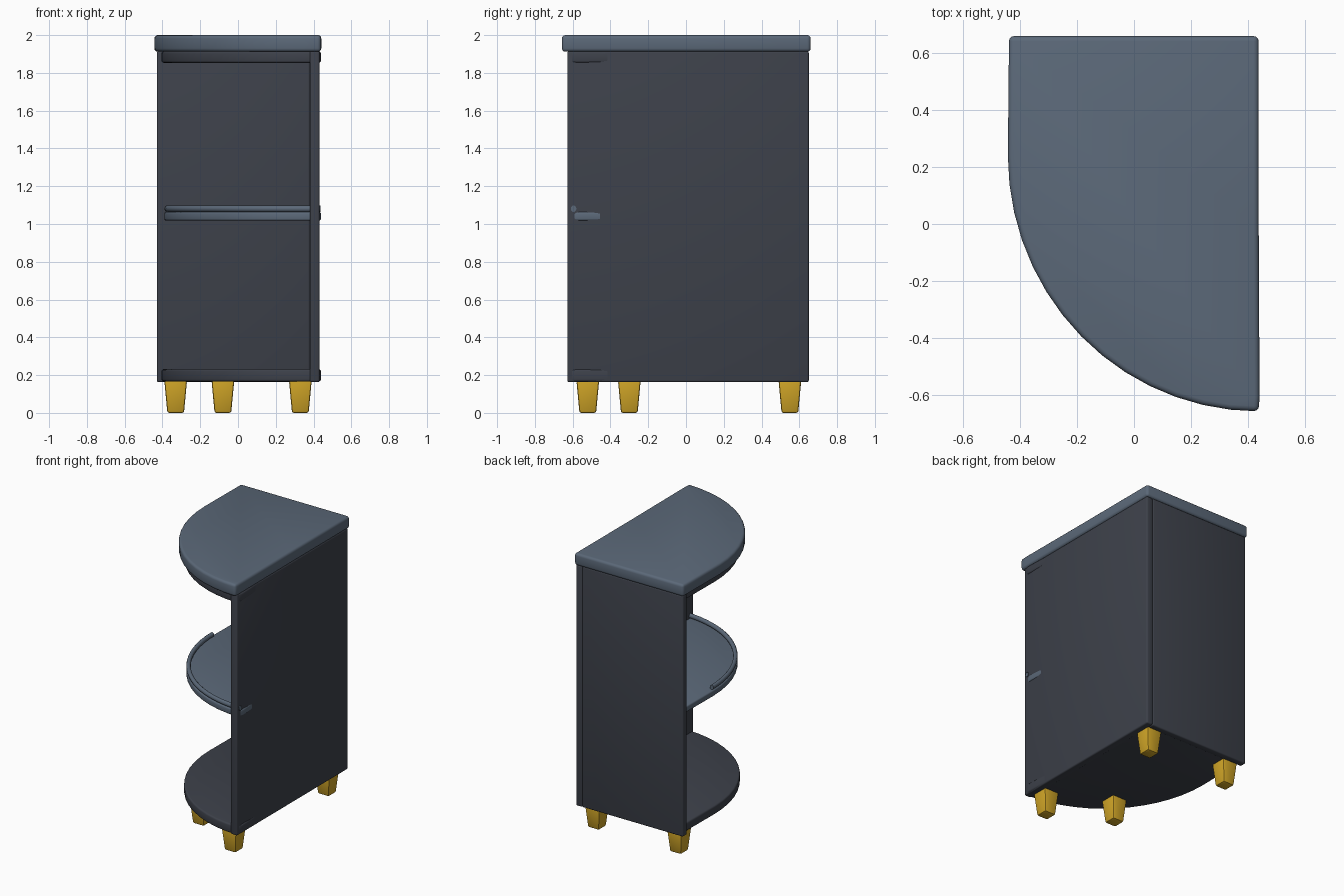
import bpy, bmesh, math

if "Cube" in bpy.data.objects:
    bpy.data.objects.remove(bpy.data.objects["Cube"])


def material(name, rgb):
    m = bpy.data.materials.new(name)
    m.diffuse_color = (*rgb, 1)
    m.use_nodes = True
    m.node_tree.nodes["Principled BSDF"].inputs["Base Color"].default_value = m.diffuse_color
    return m


SLATE = material("slate blue", (0.105, 0.14, 0.19))
DARK = material("dark charcoal", (0.047, 0.053, 0.069))
GOLD = material("gold", (0.62, 0.37, 0.02))


def finish(name, bm, mat, bevel, segs=3):
    """Turn a bmesh into a bevelled, smooth-shaded object."""
    bmesh.ops.recalc_face_normals(bm, faces=bm.faces)
    if bevel:
        edges = [e for e in bm.edges if e.calc_face_angle(0) > math.radians(35)]
        bmesh.ops.bevel(bm, geom=edges, offset=bevel, segments=segs,
                        profile=0.5, affect='EDGES', clamp_overlap=True)
    me = bpy.data.meshes.new(name)
    bm.to_mesh(me)
    bm.free()
    me.materials.append(mat)
    ob = bpy.data.objects.new(name, me)
    bpy.context.collection.objects.link(ob)
    bpy.ops.object.select_all(action='DESELECT')
    ob.select_set(True)
    bpy.context.view_layer.objects.active = ob
    bpy.ops.object.shade_smooth_by_angle(angle=math.radians(40))
    return ob


def extrude(name, pts, z0, z1, mat, bevel):
    """Extrude an outline in the ground plane from z0 to z1."""
    bm = bmesh.new()
    f = bm.faces.new([bm.verts.new((x, y, z0)) for x, y in pts])
    r = bmesh.ops.extrude_face_region(bm, geom=[f])
    bmesh.ops.translate(bm, vec=(0, 0, z1 - z0),
                        verts=[g for g in r["geom"] if isinstance(g, bmesh.types.BMVert)])
    return finish(name, bm, mat, bevel)


def arc(cx, cy, rx, ry, n=14):
    """Quarter curve from the left side round to the front right."""
    return [(cx - rx * math.cos(math.pi / 2 * i / n),
             cy - ry * math.sin(math.pi / 2 * i / n)) for i in range(n + 1)]


def quarter(left, right, back, front, tip, tip_end):
    """Quarter-round board whose front right tip bulges out sideways a little."""
    pts = [(right, tip_end), (right, back), (left + 0.004, back)]
    pts += arc(right, 0.24, right - left, 0.24 - front)
    return pts + [(right + tip, front + 0.05)]


def box(name, x0, x1, y0, y1, z0, z1, mat, bevel):
    return extrude(name, [(x0, y0), (x1, y0), (x1, y1), (x0, y1)], z0, z1, mat, bevel)


# worktop
extrude("worktop", quarter(-0.443, 0.438, 0.66, -0.658, 0.003, 0.0), 1.912, 2.0, SLATE, 0.018)

# side and back panels
box("side_panel", 0.38, 0.432, -0.628, 0.65, 0.163, 1.914, DARK, 0.01)
box("back_panel", -0.43, 0.381, 0.6, 0.65, 0.163, 1.914, DARK, 0.01)

# upper and lower boards
for name, z0, z1 in (("bottom_board", 0.166, 0.232), ("upper_board", 1.853, 1.914)):
    extrude(name, quarter(-0.405, 0.427, 0.62, -0.625, 0.012, -0.3), z0, z1, DARK, 0.012)

# middle shelf
extrude("middle_shelf", quarter(-0.39, 0.427, 0.62, -0.61, 0.012, -0.38), 1.018, 1.064, SLATE, 0.01)

# rail swept along the shelf's curved edge
bm = bmesh.new()
path = arc(0.427, 0.24, 0.802, 0.835, 20) + [(0.438, -0.595)]
rings = []
for i, (x, y) in enumerate(path):
    a, b = path[max(i - 1, 0)], path[min(i + 1, len(path) - 1)]
    d = math.hypot(b[0] - a[0], b[1] - a[1])
    nx, ny = (b[1] - a[1]) / d, -(b[0] - a[0]) / d
    ring = []
    for k in range(10):
        t = math.tau * k / 10
        c, s = 0.015 * math.cos(t), 0.017 * math.sin(t)
        ring.append(bm.verts.new((x + nx * c, y + ny * c, 1.081 + s)))
    rings.append(ring)
for r0, r1 in zip(rings, rings[1:]):
    for k in range(10):
        bm.faces.new((r0[k], r0[k - 1], r1[k - 1], r1[k]))
bm.faces.new(rings[0])
bm.faces.new(rings[-1])
finish("shelf_rail", bm, SLATE, 0)

# tapered feet
feet = {"front_foot": (0.33, -0.52), "curve_foot": (-0.08, -0.30),
        "back_right_foot": (0.33, 0.55), "back_left_foot": (-0.33, 0.55)}
for name, (x, y) in feet.items():
    bm = bmesh.new()
    bmesh.ops.create_cube(bm, size=1)
    for v in bm.verts:
        w = 0.12 if v.co.z > 0 else 0.088
        v.co = (x + v.co.x * w, y + v.co.y * w, 0.17 if v.co.z > 0 else 0)
    finish(name, bm, GOLD, 0.01, 2)
